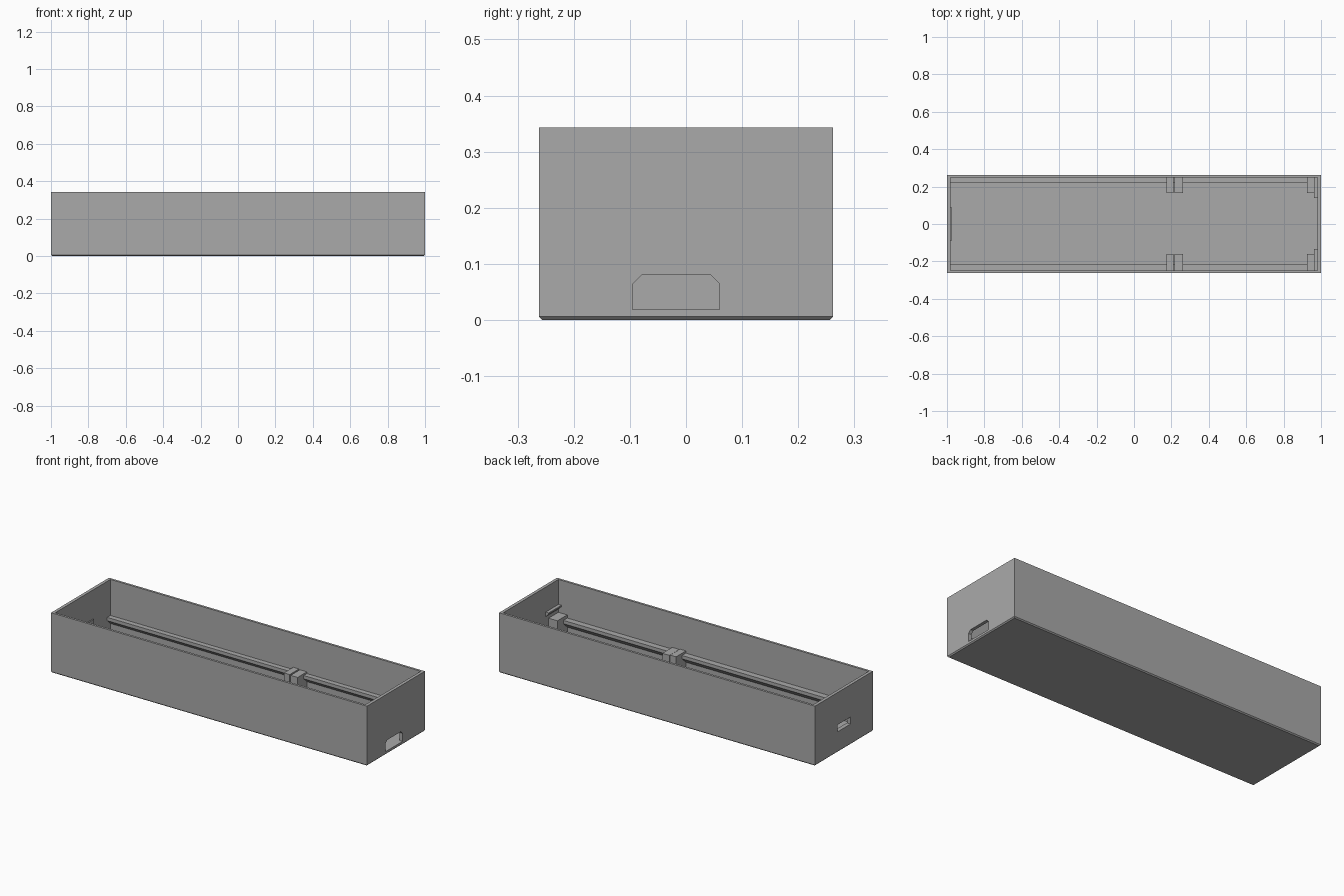
import bpy, bmesh
from mathutils import Vector

if "Cube" in bpy.data.objects:
    bpy.data.objects.remove(bpy.data.objects["Cube"])

grey = bpy.data.materials.new("mid grey")
grey.diffuse_color = (0.4, 0.4, 0.4, 1)
grey.use_nodes = True
grey.node_tree.nodes["Principled BSDF"].inputs["Base Color"].default_value = grey.diffuse_color


def prism(name, profile, axis, a, b):
    """Extrude a 2D profile along x (profile in y,z) or y (profile in x,z)."""
    bm = bmesh.new()
    place = (lambda p, t: (t, p[0], p[1])) if axis == "x" else (lambda p, t: (p[0], t, p[1]))
    lo = [bm.verts.new(place(p, a)) for p in profile]
    hi = [bm.verts.new(place(p, b)) for p in profile]
    n = len(profile)
    bm.faces.new(lo)
    bm.faces.new(hi[::-1])
    for i in range(n):
        j = (i + 1) % n
        bm.faces.new((lo[i], hi[i], hi[j], lo[j]))
    bmesh.ops.recalc_face_normals(bm, faces=bm.faces)
    me = bpy.data.meshes.new(name)
    bm.to_mesh(me)
    bm.free()
    me.materials.append(grey)
    ob = bpy.data.objects.new(name, me)
    bpy.context.collection.objects.link(ob)
    return ob


def box(name, x0, x1, y0, y1, z0, z1):
    y0, y1 = sorted((y0, y1))
    return prism(name, [(y0, z0), (y1, z0), (y1, z1), (y0, z1)], "x", x0, x1)


def cut(target, cutters):
    """Subtract each cutter, bake the result and remove the modifiers."""
    for c in cutters:
        m = target.modifiers.new("cut", "BOOLEAN")
        m.operation = "DIFFERENCE"
        m.solver = "EXACT"
        m.object = c
    bpy.context.view_layer.update()
    dg = bpy.context.evaluated_depsgraph_get()
    me = bpy.data.meshes.new_from_object(target.evaluated_get(dg))
    target.modifiers.clear()
    target.data = me


W, H = 0.262, 0.343        # half depth and height
IX, IY, FLOOR = 0.982, 0.249, 0.018   # inner half sizes and floor level

# Tray body with a small chamfer around the bottom
shell = box("tray_shell", -1, 1, -W, W, 0, H)
bm = bmesh.new()
bm.from_mesh(shell.data)
edges = [e for e in bm.edges if all(v.co.z < 1e-4 for v in e.verts)]
bmesh.ops.bevel(bm, geom=edges, offset=0.006, segments=1, affect="EDGES")
bm.to_mesh(shell.data)
bm.free()

# Cutters: cavity, cable port with clipped top corners, rectangular slot
cavity = box("cavity_cutter", -IX, IX, -IY, IY, FLOOR, H + 0.1)
port = prism("port_cutter", [(-0.095, 0.0185), (0.06, 0.0185), (0.06, 0.064),
                             (0.044, 0.08), (-0.079, 0.08), (-0.095, 0.064)], "x", 0.95, 1.05)
slot = box("slot_cutter", -1.05, -0.95, -0.06, 0.06, 0.118, 0.158)
cut(shell, [cavity, port, slot])

# Raised rim around the slot on the inside
rim = box("slot_rim", -IX - 0.002, -0.976, -0.09, 0.09, 0.1, 0.177)
cut(rim, [slot])
for c in (cavity, port, slot):
    bpy.data.objects.remove(c)

for side, s, ry, py, by in (("back", 1, 0.22, 0.165, 0.14), ("front", -1, 0.214, 0.16, 0.134)):
    wall = s * (IY + 0.002)
    # Long board rail with a sloped underside
    prism(side + "_rail", [(wall, 0.137), (s * ry, 0.137), (s * ry, 0.118),
                           (wall, 0.118 - (IY - ry))], "x", -IX - 0.002, 0.965)
    # Middle support post in two halves with a narrow gap
    box(side + "_middle_post_tall", 0.175, 0.212, s * py, wall, FLOOR - 0.002, 0.15)
    box(side + "_middle_post_low", 0.217, 0.262, s * py, wall, FLOOR - 0.002, 0.147)
    # End support post
    box(side + "_end_post", 0.926, IX + 0.002, s * py, wall, FLOOR - 0.002, 0.155)
    # Retaining ledge on the end wall, sloped underneath
    prism(side + "_end_ledge", [(IX + 0.002, 0.2), (0.963, 0.2), (0.963, 0.192),
                                (IX + 0.002, 0.172)], "y", *sorted((s * by, wall)))
